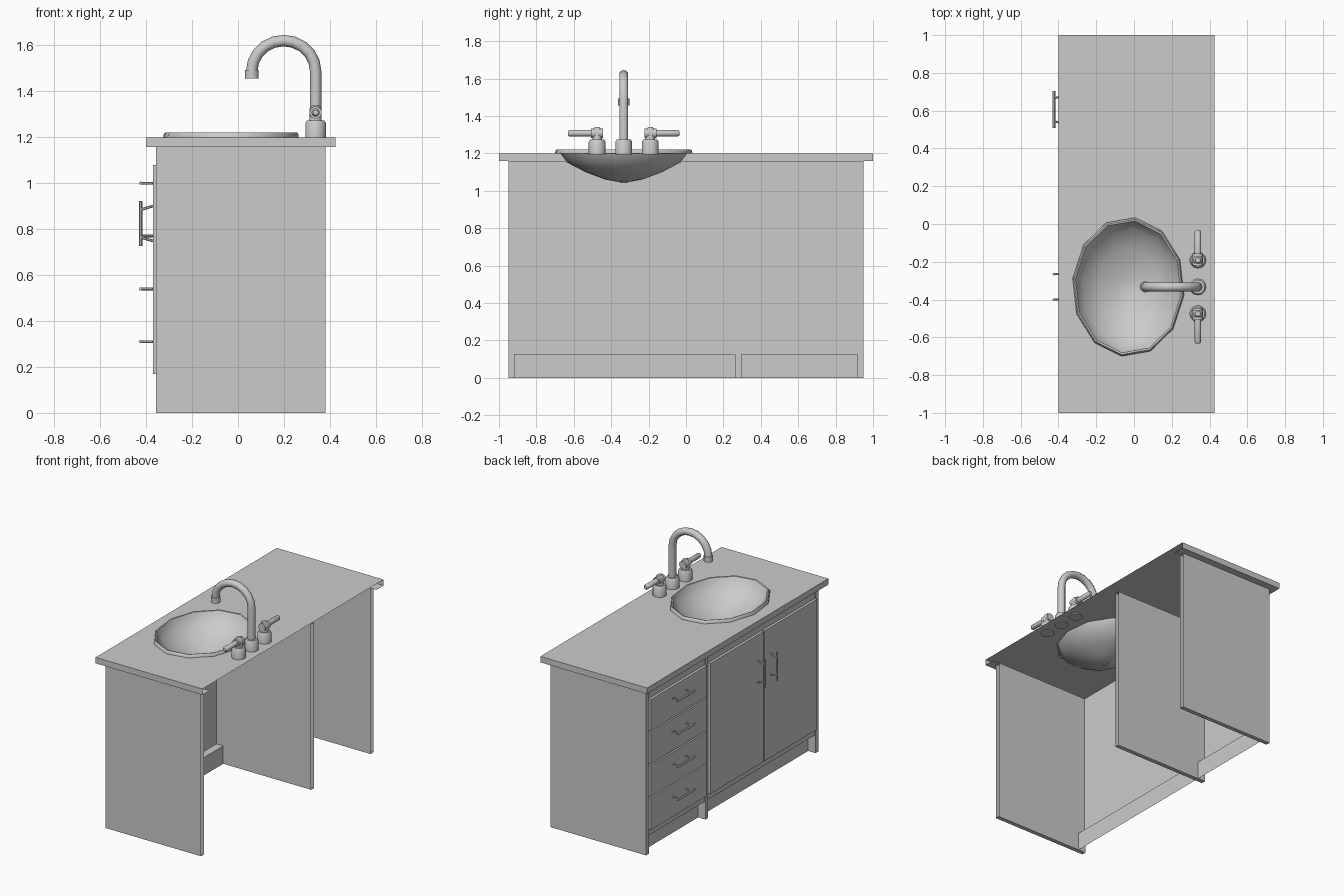
import bpy, bmesh, math
from mathutils import Vector

if "Cube" in bpy.data.objects:
    bpy.data.objects.remove(bpy.data.objects["Cube"])


def finish(name, bm, smooth=False):
    me = bpy.data.meshes.new(name)
    bm.to_mesh(me)
    bm.free()
    ob = bpy.data.objects.new(name, me)
    bpy.context.collection.objects.link(ob)
    if smooth:
        bpy.ops.object.select_all(action='DESELECT')
        bpy.context.view_layer.objects.active = ob
        ob.select_set(True)
        bpy.ops.object.shade_smooth_by_angle(angle=math.radians(40))
    return ob


def box(name, x, y, z, open_back=False):
    bm = bmesh.new()
    bmesh.ops.create_cube(bm, size=1)
    for v in bm.verts:
        v.co = [r[0] + (c + 0.5) * (r[1] - r[0]) for c, r in zip(v.co, (x, y, z))]
    if open_back:
        bm.normal_update()
        bmesh.ops.delete(bm, geom=[f for f in bm.faces if f.normal.x > 0.9], context='FACES')
    return finish(name, bm)


def tube(name, pts, radius, sides=10):
    """Sweep a ring along a path lying in one plane; radius may be a list."""
    pts = [Vector(p) for p in pts]
    radii = radius if isinstance(radius, list) else [radius] * len(pts)
    bm = bmesh.new()
    rings = []
    for i, p in enumerate(pts):
        t = (pts[min(i + 1, len(pts) - 1)] - pts[max(i - 1, 0)]).normalized()
        ref = Vector((0, 1, 0)) if abs(t.y) < 0.9 else Vector((0, 0, 1))
        u = t.cross(ref).normalized()
        w = t.cross(u)
        rings.append([bm.verts.new(p + radii[i] * (u * math.cos(a) + w * math.sin(a)))
                      for a in (2 * math.pi * k / sides for k in range(sides))])
    for a, b in zip(rings, rings[1:]):
        for k in range(sides):
            bm.faces.new((a[k], a[(k + 1) % sides], b[(k + 1) % sides], b[k]))
    bm.faces.new(rings[0])
    bm.faces.new(rings[-1])
    bmesh.ops.recalc_face_normals(bm, faces=bm.faces)
    return finish(name, bm, True)


# Oval basin outline: 12 sides, slightly turned
CX, CY, RX, RY = -0.03, -0.333, 0.297, 0.37


def oval(bm, s, z):
    angles = [math.radians(30 * k - 7) for k in range(12)]
    return [bm.verts.new((CX + RX * s * math.cos(a), CY + RY * s * math.sin(a), z)) for a in angles]


# Countertop: top with basin hole, lip on three sides, bottom overhang, open at the wall
bm = bmesh.new()
X0, X1 = -0.40, 0.425
corners = [(X1, -1), (X0, -1), (X0, 1), (X1, 1)]
inner = [(X1, -0.92), (-0.35, -0.92), (-0.35, 0.92), (X1, 0.92)]
top = [bm.verts.new((x, y, 1.2)) for x, y in corners]
low = [bm.verts.new((x, y, 1.158)) for x, y in corners]
inn = [bm.verts.new((x, y, 1.158)) for x, y in inner]
hole = oval(bm, 0.96, 1.2)
edges = [bm.edges.new((loop[i], loop[(i + 1) % len(loop)]))
         for loop in (top, hole) for i in range(len(loop))]
bmesh.ops.triangle_fill(bm, edges=edges, use_beauty=True, normal=(0, 0, 1))
for i in range(3):
    bm.faces.new((top[i], top[i + 1], low[i + 1], low[i]))
    bm.faces.new((low[i], low[i + 1], inn[i + 1], inn[i]))
bmesh.ops.recalc_face_normals(bm, faces=bm.faces)
bmesh.ops.dissolve_limit(bm, angle_limit=0.01, verts=bm.verts, edges=bm.edges)
finish("countertop", bm)

# Upright panels, open at the wall side
for name, y in (("right_end_panel", (-0.95, -0.92)), ("divider_panel", (0.265, 0.295)),
                ("left_end_panel", (0.92, 0.95))):
    box(name, (-0.357, 0.38), y, (0, 1.158), True)

# Front board with a recessed kick board
for name, y in (("cupboard_front", (-0.92, 0.265)), ("drawer_front_board", (0.295, 0.92))):
    bm = bmesh.new()
    rows = [[bm.verts.new((x, yy, z)) for yy in y]
            for x, z in ((-0.352, 1.158), (-0.352, 0.125), (-0.30, 0.125), (-0.30, 0))]
    for a, b in zip(rows, rows[1:]):
        bm.faces.new((a[0], a[1], b[1], b[0]))
    finish(name, bm)


# Bar handle with two splayed posts
def handle(name, y, z, axis):
    d = Vector(axis)
    c = Vector((-0.424, y, z))
    tube(name + "_bar", [c - d * 0.098, c + d * 0.098], 0.0075, 6)
    for s in (-1, 1):
        tube(name + "_post", [c + d * s * 0.06, Vector((-0.37, y, z)) + d * s * 0.076], 0.006, 6)


# Doors
for name, y, hy in (("left_door", (-0.328, 0.262), -0.265), ("right_door", (-0.917, -0.338), -0.40)):
    box(name, (-0.371, -0.353), y, (0.17, 1.08))
    handle(name + "_handle", hy, 0.825, (0, 0, 1))

# Four drawers
for i in range(4):
    z = 0.17 + i * 0.23
    box(f"drawer_{i + 1}", (-0.371, -0.353), (0.30, 0.917), (z, z + 0.22))
    handle(f"drawer_{i + 1}_handle", 0.605, 0.31 + i * 0.23, (0, 1, 0))

# Basin: rolled rim and shallow bowl
bm = bmesh.new()
profile = [(1.0, 1.2), (0.995, 1.213), (0.975, 1.221), (0.95, 1.219), (0.93, 1.205),
           (0.83, 1.152), (0.56, 1.10), (0.27, 1.06), (0.07, 1.047)]
rings = [oval(bm, s, z) for s, z in profile]
for a, b in zip(rings, rings[1:]):
    for k in range(12):
        bm.faces.new((a[k], a[(k + 1) % 12], b[(k + 1) % 12], b[k]))
bm.faces.new(rings[-1])
finish("basin", bm, True)
tube("drain", [(CX, CY, 1.042), (CX, CY, 1.052)], 0.021, 12)

# Tap: bases, gooseneck spout and two levers
FX = 0.338


def base(name, y):
    tube(name, [(FX, y, 1.195), (FX, y, 1.262), (FX, y, 1.274)], [0.045, 0.045, 0.037], 12)


base("spout_base", CY)
arc = [(0.199 + 0.139 * math.cos(a), CY, 1.488 + 0.133 * math.sin(a))
       for a in (math.pi * k / 10 for k in range(11))]
tube("spout", [(FX, CY, 1.27)] + arc, 0.025, 10)
tube("spout_tip", [(0.06, CY, 1.494), (0.06, CY, 1.456)], 0.03, 12)
for name, y, s in (("right_tap", -0.475, -1), ("left_tap", -0.191, 1)):
    base(name + "_base", y)
    tube(name + "_neck", [(FX, y, 1.27), (FX, y, 1.325), (FX, y, 1.34)], [0.026, 0.026, 0.014], 10)
    tube(name + "_collar", [(FX, y - s * 0.03, 1.308), (FX, y + s * 0.034, 1.308)], 0.027, 10)
    tube(name + "_lever", [(FX, y + s * 0.03, 1.308), (FX, y + s * 0.148, 1.308),
                           (FX, y + s * 0.157, 1.308)], [0.018, 0.018, 0.012], 10)
